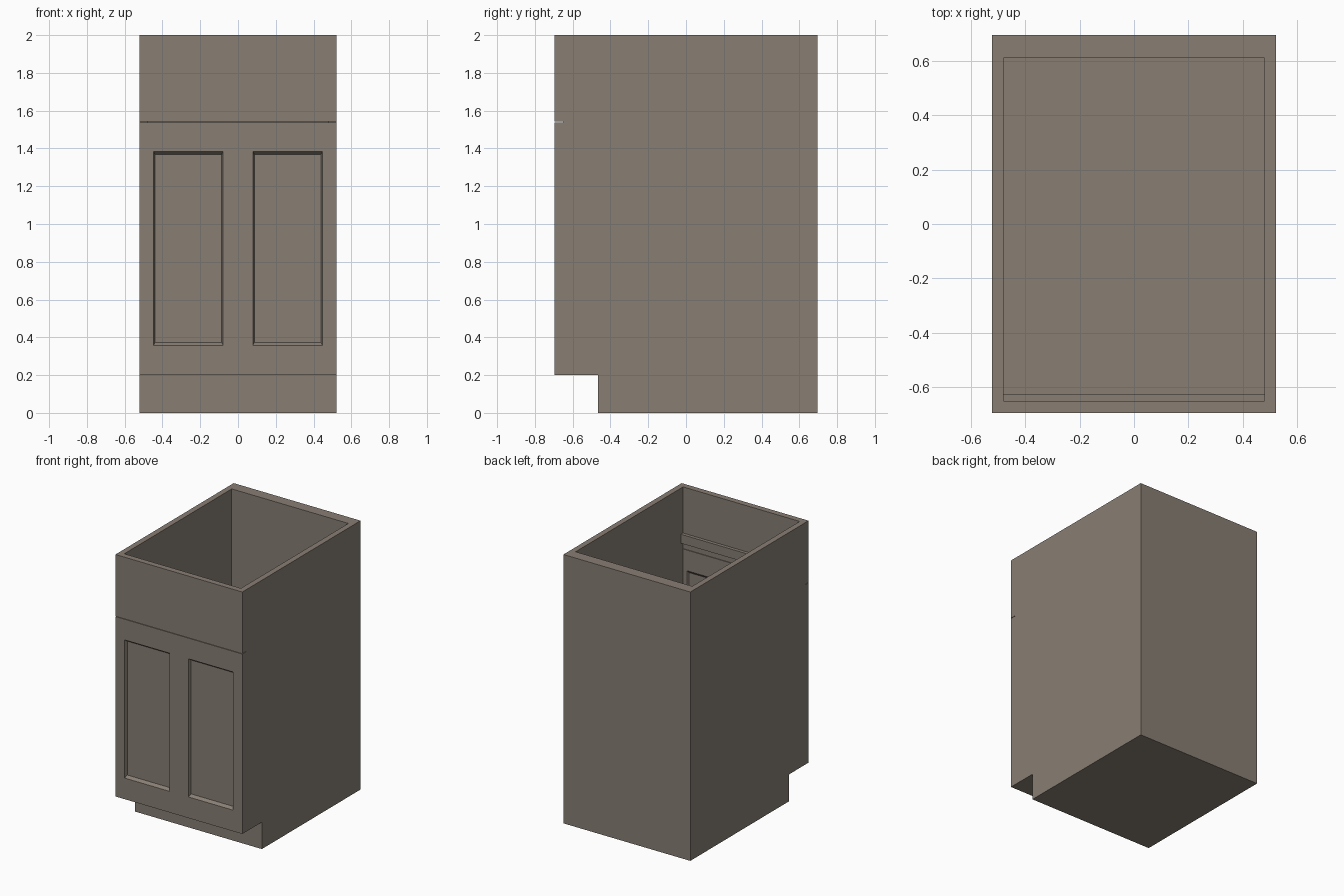
import bpy, bmesh

if "Cube" in bpy.data.objects:
    bpy.data.objects.remove(bpy.data.objects["Cube"])

W, D, H = 0.522, 0.695, 2.0     # half width, half depth, height
INX = 0.48                      # inner half width
DOOR_BACK, BACK_IN = -0.651, 0.612
TOE_Y, TOE_Z, SEAM = -0.465, 0.2, 1.54

# Warm grey-brown painted wood
wood = bpy.data.materials.new("painted_wood")
wood.diffuse_color = (0.246, 0.209, 0.174, 1)
wood.use_nodes = True
wood.node_tree.nodes["Principled BSDF"].inputs["Base Color"].default_value = wood.diffuse_color


def finish(name, bm):
    bmesh.ops.recalc_face_normals(bm, faces=bm.faces)
    mesh = bpy.data.meshes.new(name)
    bm.to_mesh(mesh)
    bm.free()
    mesh.materials.append(wood)
    obj = bpy.data.objects.new(name, mesh)
    bpy.context.collection.objects.link(obj)
    return obj


def box(name, x, y, z):
    bm = bmesh.new()
    for v in bmesh.ops.create_cube(bm, size=1)["verts"]:
        v.co = [lo + (c + 0.5) * (hi - lo) for c, (lo, hi) in zip(v.co, (x, y, z))]
    return finish(name, bm)


def extrude(bm, faces, vec):
    geom = bmesh.ops.extrude_face_region(bm, geom=faces, use_keep_orig=True)["geom"]
    verts = [g for g in geom if isinstance(g, bmesh.types.BMVert)]
    bmesh.ops.translate(bm, vec=vec, verts=verts)


# Side panels with the toe notch, mirrored across x
bm = bmesh.new()
profile = [(DOOR_BACK, TOE_Z), (TOE_Y, TOE_Z), (TOE_Y, 0), (D, 0), (D, H), (DOOR_BACK, H)]
face = bm.faces.new([bm.verts.new((INX, y, z)) for y, z in profile])
extrude(bm, [face], (W - INX, 0, 0))
sides = finish("side_panels", bm)
sides.modifiers.new("mirror", 'MIRROR')

# Carcass boards
box("back_panel", (-INX, INX), (BACK_IN, D), (0, H))
box("toe_base", (-INX, INX), (TOE_Y, BACK_IN), (0, TOE_Z))
box("floor_board", (-INX, INX), (DOOR_BACK, BACK_IN), (TOE_Z, TOE_Z + 0.04))
box("inner_rail", (-INX, INX), (DOOR_BACK, -0.626), (1.59, 1.657))
box("drawer_front", (-W, W), (-D, DOOR_BACK), (SEAM + 0.0015, H))

# Door front: slab with two panels recessed on both faces
bm = bmesh.new()
xs = [-W, -0.447, -0.079, 0.079, 0.447, W]
zs = [TOE_Z, 0.357, 1.385, SEAM - 0.0015]
grid = [[bm.verts.new((x, -D, z)) for x in xs] for z in zs]
faces = [bm.faces.new((a[i], a[i + 1], b[i + 1], b[i]))
         for a, b in zip(grid, grid[1:]) for i in range(len(xs) - 1)]
extrude(bm, faces, (0, DOOR_BACK + D, 0))
bmesh.ops.recalc_face_normals(bm, faces=bm.faces)
panels = []
for f in bm.faces:
    c = f.calc_center_median()
    if abs(f.normal.y) > 0.9 and 0.08 < abs(c.x) < 0.445 and 0.36 < c.z < 1.385:
        panels.append(f)
bmesh.ops.inset_individual(bm, faces=panels, thickness=0.01)
for f in panels:
    c, front = f.calc_center_median(), f.normal.y < 0
    for v in f.verts:
        v.co.y += 0.022 if front else -0.012
        v.co.z += 0.009 if v.co.z < c.z else -0.009
finish("door_front", bm)
